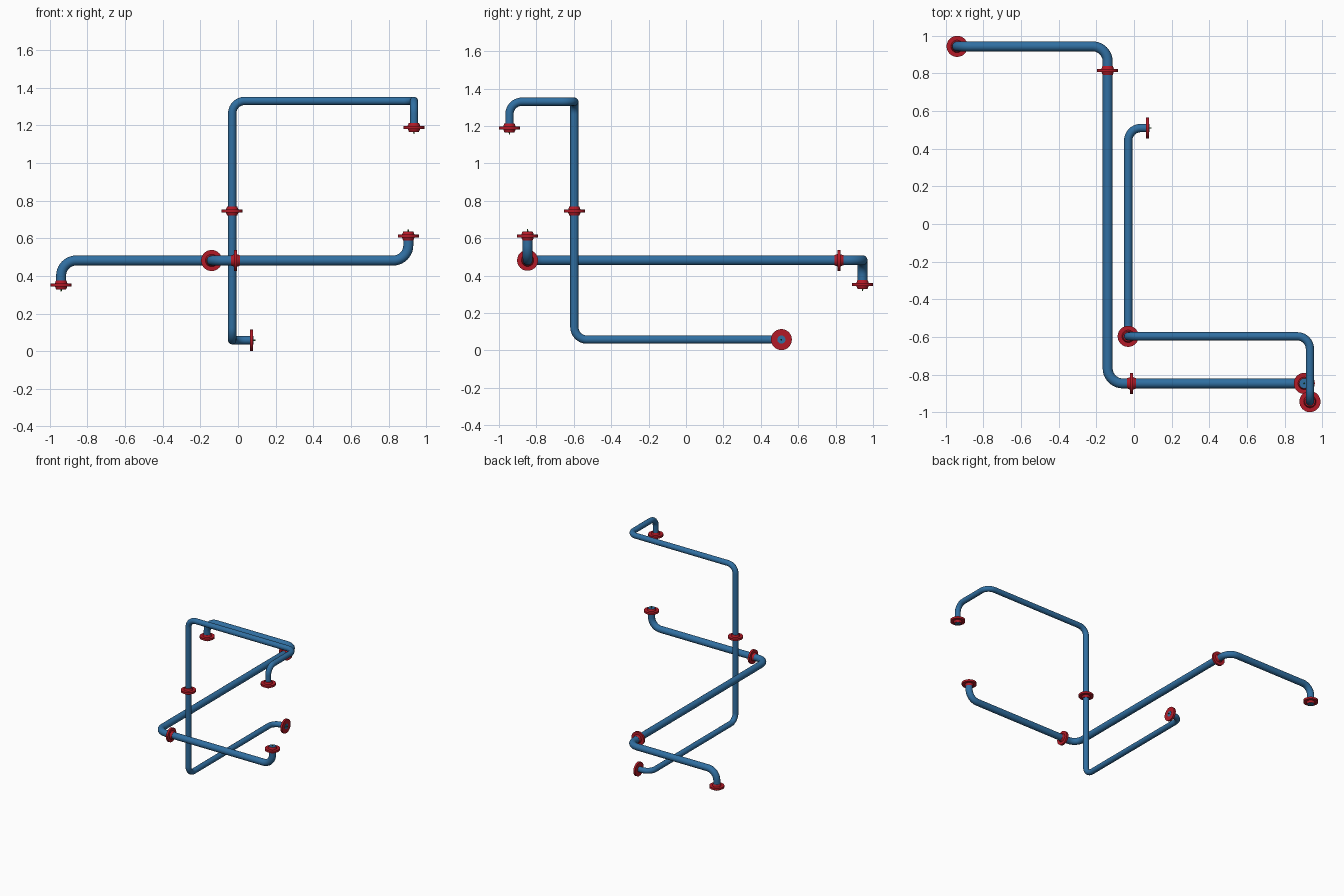
import bpy, bmesh, math
from mathutils import Vector

if "Cube" in bpy.data.objects:
    bpy.data.objects.remove(bpy.data.objects["Cube"])


def material(name, color):
    m = bpy.data.materials.new(name)
    m.diffuse_color = color
    m.use_nodes = True
    m.node_tree.nodes["Principled BSDF"].inputs["Base Color"].default_value = m.diffuse_color
    return m


BLUE = material("pipe_blue", (0.03, 0.16, 0.36, 1))
RED = material("flange_red", (0.45, 0.01, 0.02, 1))
GREEN = material("pin_green", (0.03, 0.2, 0.03, 1))


def finish(obj, mat):
    obj.data.materials.clear()
    obj.data.materials.append(mat)
    bpy.ops.object.select_all(action='DESELECT')
    obj.select_set(True)
    bpy.context.view_layer.objects.active = obj
    bpy.ops.object.shade_smooth_by_angle(angle=math.radians(35))


def rounded(corners, bend, steps=10):
    """Replace each inner corner of the path with a quarter arc."""
    pts = [Vector(c) for c in corners]
    out = [pts[0]]
    for a, b, c in zip(pts, pts[1:], pts[2:]):
        u, v = (a - b).normalized(), (c - b).normalized()
        center = b + (u + v) * bend
        for i in range(steps + 1):
            t = math.pi / 2 * i / steps
            out.append(center - v * bend * math.cos(t) - u * bend * math.sin(t))
    return out + [pts[-1]]


def pipe(name, corners, radius, bend):
    pts = rounded(corners, bend)
    cu = bpy.data.curves.new(name, 'CURVE')
    cu.dimensions = '3D'
    cu.bevel_depth = radius
    cu.bevel_resolution = 6
    cu.use_fill_caps = True
    sp = cu.splines.new('POLY')
    sp.points.add(len(pts) - 1)
    for p, co in zip(sp.points, pts):
        p.co = (*co, 1)
    obj = bpy.data.objects.new(name, cu)
    bpy.context.collection.objects.link(obj)
    bpy.ops.object.select_all(action='DESELECT')
    obj.select_set(True)
    bpy.context.view_layer.objects.active = obj
    bpy.ops.object.convert(target='MESH')
    finish(bpy.context.view_layer.objects.active, BLUE)


def lathe(name, profile, loc, axis, mat, sides=32):
    """Spin an (r, h) profile about the given axis."""
    bm = bmesh.new()
    vs = [bm.verts.new((r, 0, h)) for r, h in profile]
    es = [bm.edges.new(p) for p in zip(vs, vs[1:])]
    bmesh.ops.spin(bm, geom=vs + es, axis=(0, 0, 1), cent=(0, 0, 0),
                   angle=math.tau, steps=sides)
    bmesh.ops.remove_doubles(bm, verts=bm.verts, dist=1e-5)
    bmesh.ops.recalc_face_normals(bm, faces=bm.faces)
    me = bpy.data.meshes.new(name)
    bm.to_mesh(me)
    bm.free()
    obj = bpy.data.objects.new(name, me)
    bpy.context.collection.objects.link(obj)
    obj.location = loc
    obj.rotation_euler = Vector(axis).to_track_quat('Z', 'Y').to_euler()
    finish(obj, mat)


R, T, H = 0.056, 0.008, 0.024   # flange radius, half disc, half hub
HUBBED = [(0, -H), (0.027, -H), (0.033, -T), (R, -T),
          (R, T), (0.033, T), (0.027, H), (0, H)]
FLAT = [(0, -T), (R, -T), (R, T), (0, T)]
PIN = [(0, 0), (0.004, 0), (0.003, 0.012), (0, 0.012)]

# Thick pipe run
pipe("thick_pipe", [(-0.94, 0.944, 0.328), (-0.94, 0.944, 0.482),
                    (-0.14, 0.944, 0.482), (-0.14, -0.847, 0.482),
                    (0.905, -0.847, 0.482), (0.905, -0.847, 0.637)], 0.0265, 0.08)

# Thin pipe run
pipe("thin_pipe", [(0.082, 0.51, 0.058), (-0.031, 0.51, 0.058),
                   (-0.031, -0.597, 0.058), (-0.031, -0.597, 1.33),
                   (0.935, -0.597, 1.33), (0.935, -0.944, 1.33),
                   (0.935, -0.944, 1.165)], 0.022, 0.067)

# Flanges joining straight runs
for name, loc, axis in [
        ("thick_back_joint", (-0.14, 0.817, 0.482), (0, 1, 0)),
        ("thick_front_joint", (-0.013, -0.847, 0.482), (1, 0, 0)),
        ("thin_riser_joint", (-0.031, -0.597, 0.745), (0, 0, 1))]:
    lathe(name, HUBBED, loc, axis, RED)

# End flanges, each with a small centre pin
for name, loc, axis, profile in [
        ("thick_back_end", (-0.94, 0.944, 0.353), (0, 0, -1), HUBBED),
        ("thick_front_end", (0.905, -0.847, 0.612), (0, 0, 1), HUBBED),
        ("thin_upper_end", (0.935, -0.944, 1.19), (0, 0, -1), HUBBED),
        ("thin_lower_end", (0.073, 0.51, 0.058), (1, 0, 0), FLAT)]:
    lathe(name + "_flange", profile, loc, axis, RED)
    tip = Vector(loc) + Vector(axis) * profile[-1][1]
    lathe(name + "_pin", PIN, tip, axis, GREEN, 8)
